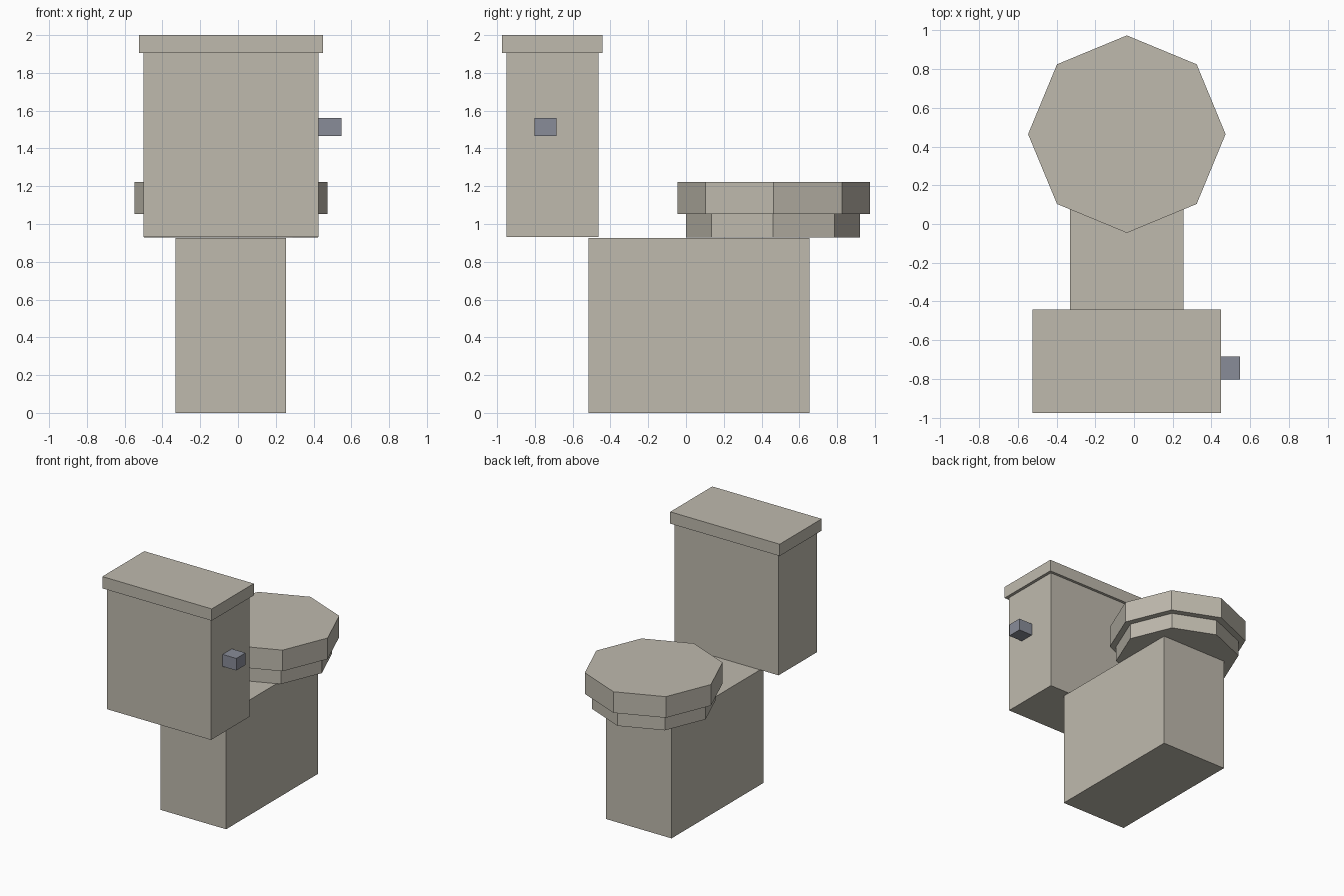
import bpy, math

if "Cube" in bpy.data.objects:
    bpy.data.objects.remove(bpy.data.objects["Cube"])


def material(name, rgb):
    m = bpy.data.materials.new(name)
    m.diffuse_color = (*rgb, 1)
    m.use_nodes = True
    m.node_tree.nodes["Principled BSDF"].inputs["Base Color"].default_value = m.diffuse_color
    return m


ceramic = material("warm_grey_ceramic", (0.52, 0.49, 0.42))
metal = material("blue_grey_metal", (0.25, 0.265, 0.315))


def box(name, lo, hi, mat):
    bpy.ops.mesh.primitive_cube_add(size=1, location=[(a + b) / 2 for a, b in zip(lo, hi)])
    ob = bpy.context.object
    ob.name = name
    ob.scale = [b - a for a, b in zip(lo, hi)]
    bpy.ops.object.transform_apply(location=False, rotation=False, scale=True)
    ob.data.materials.append(mat)


def octagon(name, radius, y, z0, z1):
    bpy.ops.mesh.primitive_cylinder_add(vertices=8, radius=radius, depth=z1 - z0,
                                        location=(-0.037, y, (z0 + z1) / 2))
    ob = bpy.context.object
    ob.name = name
    ob.data.materials.append(ceramic)


# Pedestal
box("pedestal", (-0.33, -0.515, 0), (0.255, 0.655, 0.926), ceramic)

# Cistern with overhanging lid and flush handle
box("cistern", (-0.50, -0.95, 0.93), (0.425, -0.463, 1.905), ceramic)
box("cistern_lid", (-0.525, -0.975, 1.905), (0.449, -0.441, 2.0), ceramic)
box("flush_handle", (0.425, -0.803, 1.465), (0.547, -0.685, 1.562), metal)

# Eight-sided bowl rim and the wider seat on top
octagon("bowl_rim", 0.46, 0.461, 0.928, 1.053)
octagon("seat", 0.51, 0.464, 1.053, 1.223)
